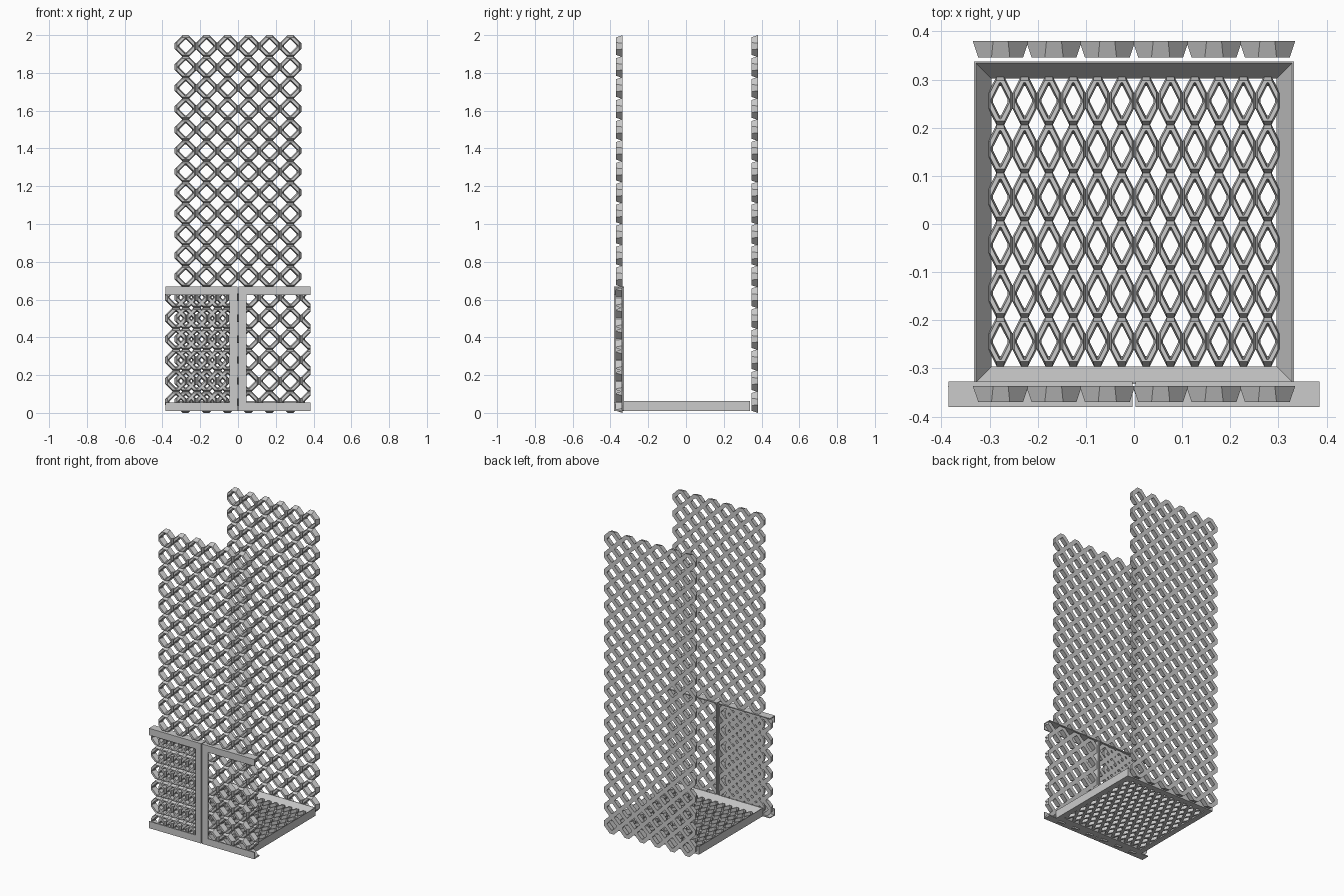
import bpy, bmesh
from mathutils import Vector

if "Cube" in bpy.data.objects:
    bpy.data.objects.remove(bpy.data.objects["Cube"])

PITCH = 0.1108
DEPTH = 0.034


def finish(name, bm):
    bmesh.ops.recalc_face_normals(bm, faces=bm.faces[:])
    me = bpy.data.meshes.new(name)
    bm.to_mesh(me)
    bm.free()
    ob = bpy.data.objects.new(name, me)
    bpy.context.collection.objects.link(ob)
    return ob


def octagon(d, c):
    # diamond |u|+|v|=d with its corners trimmed at c
    e = d - c
    return [(c, e), (e, c), (-e, c), (-c, e), (-c, -e), (-e, -c), (e, -c), (c, -e)]


def add_ring(bm, origin, u, v, n):
    # tapered diamond ring: narrow at the front, wide at the back
    loops = []
    for d, c, t in ((0.0655, 0.0465, 0), (0.0735, 0.058, 1),
                    (0.037, 0.034, 1), (0.0455, 0.042, 0)):
        loops.append([bm.verts.new(origin + u * a + v * b + n * t)
                      for a, b in octagon(d, c)])
    for k in range(4):
        p, q = loops[k], loops[(k + 1) % 4]
        for i in range(8):
            j = (i + 1) % 8
            bm.faces.new((p[i], p[j], q[j], q[i]))


def lattice(name, start, u, v, n, cols, rows, clips=()):
    bm = bmesh.new()
    for i in range(cols):
        for j in range(rows):
            add_ring(bm, start + u * (PITCH * i) + v * (PITCH * j), u, v, n)
    for co, no in clips:
        bmesh.ops.bisect_plane(bm, geom=bm.verts[:] + bm.edges[:] + bm.faces[:],
                               plane_co=co, plane_no=no, clear_outer=True)
        bmesh.ops.holes_fill(bm, edges=[e for e in bm.edges if e.is_boundary], sides=0)
    return finish(name, bm)


def boxes(name, items):
    bm = bmesh.new()
    for lo, hi in items:
        r = bmesh.ops.create_cube(bm, size=1)
        for w in r["verts"]:
            w.co = Vector([(lo[k] + hi[k]) / 2 + w.co[k] * (hi[k] - lo[k]) for k in range(3)])
    return finish(name, bm)


X, Y, Z = Vector((1, 0, 0)), Vector((0, 1, 0)), Vector((0, 0, 1))

# tall front and back mesh panels
for name, y in (("front_panel", -0.37), ("back_panel", 0.346)):
    lattice(name, Vector((-2.5 * PITCH, y, 0.058)), X, Z, Y * DEPTH, 6, 18)

# door mesh, cut open at the outer edges
zclip = [((0, 0, 0.015), (0, 0, -1)), ((0, 0, 0.662), (0, 0, 1))]
lattice("right_door_mesh", Vector((0.5 * PITCH, -0.372, 0.058)), X, Z, Y * DEPTH, 4, 6,
        zclip + [((0.385, 0, 0), (1, 0, 0))])
lattice("left_door_mesh", Vector((-0.328, -0.372, 0.058)), X, Z, Y * DEPTH, 3, 6, zclip)

# door frames from angle bars
T = 0.006
Y0, Y1, Z0, Z1 = -0.38, -0.327, 0.01, 0.67
for name, s in (("right_door_frame", 1), ("left_door_frame", -1)):
    def bar(xa, xb, ya, yb, za, zb):
        xs = sorted((s * xa, s * xb))
        return (xs[0], ya, za), (xs[1], yb, zb)
    boxes(name, [
        bar(0.003, 0.385, Y0, Y0 + T, Z1 - 0.045, Z1),
        bar(0.003, 0.385, Y0 + T, Y1, Z1 - T, Z1),
        bar(0.003, 0.385, Y0, Y0 + T, Z0, Z0 + 0.045),
        bar(0.003, 0.385, Y0 + T, Y1, Z0, Z0 + T),
        bar(0.003, 0.045, Y0, Y0 + T, Z0 + 0.045, Z1 - 0.045),
        bar(0.003, 0.003 + T, Y0 + T, Y1, Z0 + T, Z1 - T),
    ])

# mitred floor frame with inward sloping inner faces
bm = bmesh.new()
rings = []
for inset, z in ((0, 0.01), (0, 0.063), (0.004, 0.063), (0.036, 0.016), (0.036, 0.01)):
    a, b = 0.332 - inset, 0.335 - inset
    rings.append([bm.verts.new((x * a, 0.003 + y * b, z))
                  for x, y in ((-1, -1), (1, -1), (1, 1), (-1, 1))])
for k in range(5):
    p, q = rings[k], rings[(k + 1) % 5]
    for i in range(4):
        j = (i + 1) % 4
        bm.faces.new((p[i], p[j], q[j], q[i]))
finish("floor_frame", bm)

# fine floor mesh: same rings squeezed, chains running along y
su, sv = 0.0505 / PITCH, 0.1 / PITCH
lattice("floor_mesh", Vector((-5.5 * 0.0505, -2.5 * 0.1 + 0.006, 0.042)),
        Y * sv, X * su, Z * -0.028, 6, 12).location = (0, 0, 0)
